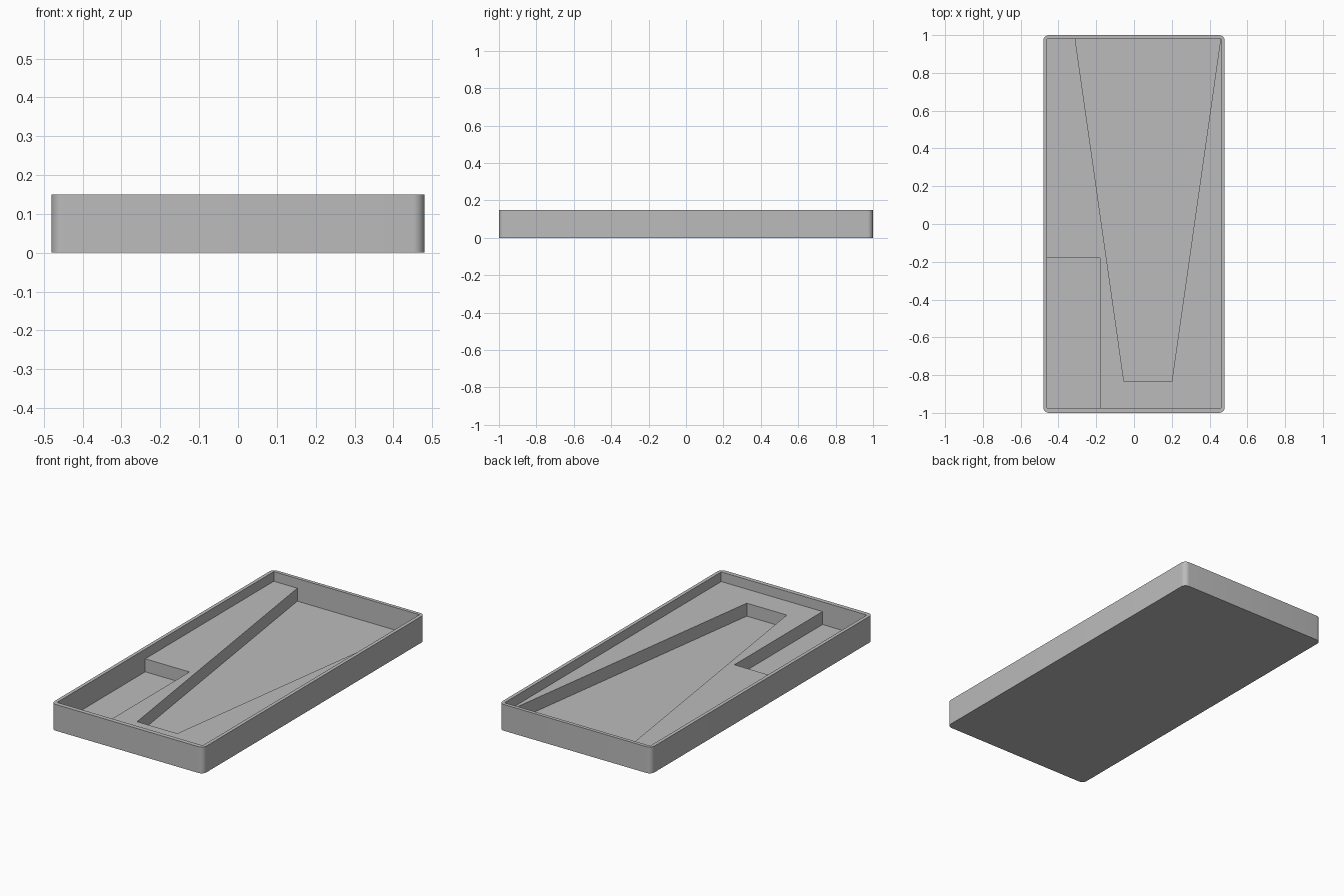
import bpy, bmesh, math

cube = bpy.data.objects.get("Cube")
if cube:
    bpy.data.objects.remove(cube, do_unlink=True)

# Overall sizes
HALF_X, HALF_Y, HEIGHT = 0.48, 1.0, 0.15
LEFT, RIGHT, FRONT, BACK = -0.46, 0.46, -0.975, 0.98
FLOOR, DECK = 0.021, 0.095
EMBED = 0.005

grey = bpy.data.materials.new("plain grey")
grey.use_nodes = True
colour = (0.5, 0.5, 0.5, 1)
grey.diffuse_color = colour
grey.node_tree.nodes["Principled BSDF"].inputs["Base Color"].default_value = colour


def prism(name, outline, z0, z1, radius=0):
    """Extrude a flat outline upward, optionally rounding its upright edges."""
    bm = bmesh.new()
    base = bm.faces.new([bm.verts.new((x, y, z0)) for x, y in outline])
    top = bmesh.ops.extrude_face_region(bm, geom=[base])["geom"]
    for v in top:
        if isinstance(v, bmesh.types.BMVert):
            v.co.z = z1
    if radius:
        upright = [e for e in bm.edges if abs(e.verts[0].co.z - e.verts[1].co.z) > 1e-4]
        bmesh.ops.bevel(bm, geom=upright, offset=radius, segments=8,
                        profile=0.5, affect='EDGES')
    bmesh.ops.recalc_face_normals(bm, faces=bm.faces)
    mesh = bpy.data.meshes.new(name)
    bm.to_mesh(mesh)
    bm.free()
    mesh.materials.append(grey)
    obj = bpy.data.objects.new(name, mesh)
    bpy.context.collection.objects.link(obj)
    return obj


def rectangle(x0, x1, y0, y1):
    return [(x0, y0), (x1, y0), (x1, y1), (x0, y1)]


# Outer tray with rounded corners, hollowed down to the floor
tray = prism("tray", rectangle(-HALF_X, HALF_X, -HALF_Y, HALF_Y), 0, HEIGHT, 0.03)
cutter = prism("tray_cutter", rectangle(LEFT, RIGHT, FRONT, BACK), FLOOR, HEIGHT + 0.1)
hollow = tray.modifiers.new("hollow", 'BOOLEAN')
hollow.operation = 'DIFFERENCE'
hollow.solver = 'EXACT'
hollow.object = cutter
bpy.context.view_layer.objects.active = tray
tray.select_set(True)
bpy.ops.object.modifier_apply(modifier=hollow.name)
bpy.data.objects.remove(cutter, do_unlink=True)
bpy.ops.object.shade_smooth_by_angle(angle=math.radians(30))

# Raised deck, leaving a tapered bay and a rectangular pocket open to the floor
x0, x1, y0, y1 = LEFT - EMBED, RIGHT + EMBED, FRONT - EMBED, BACK + EMBED
bay = [(-0.312, y1), (-0.053, -0.834), (0.2, -0.834), (0.459, y1)]
pocket = [(-0.18, y0), (-0.18, -0.18), (x0, -0.18)]
prism("raised_deck", [(x0, y1)] + bay + [(x1, y1), (x1, y0)] + pocket,
      FLOOR - EMBED, DECK)
